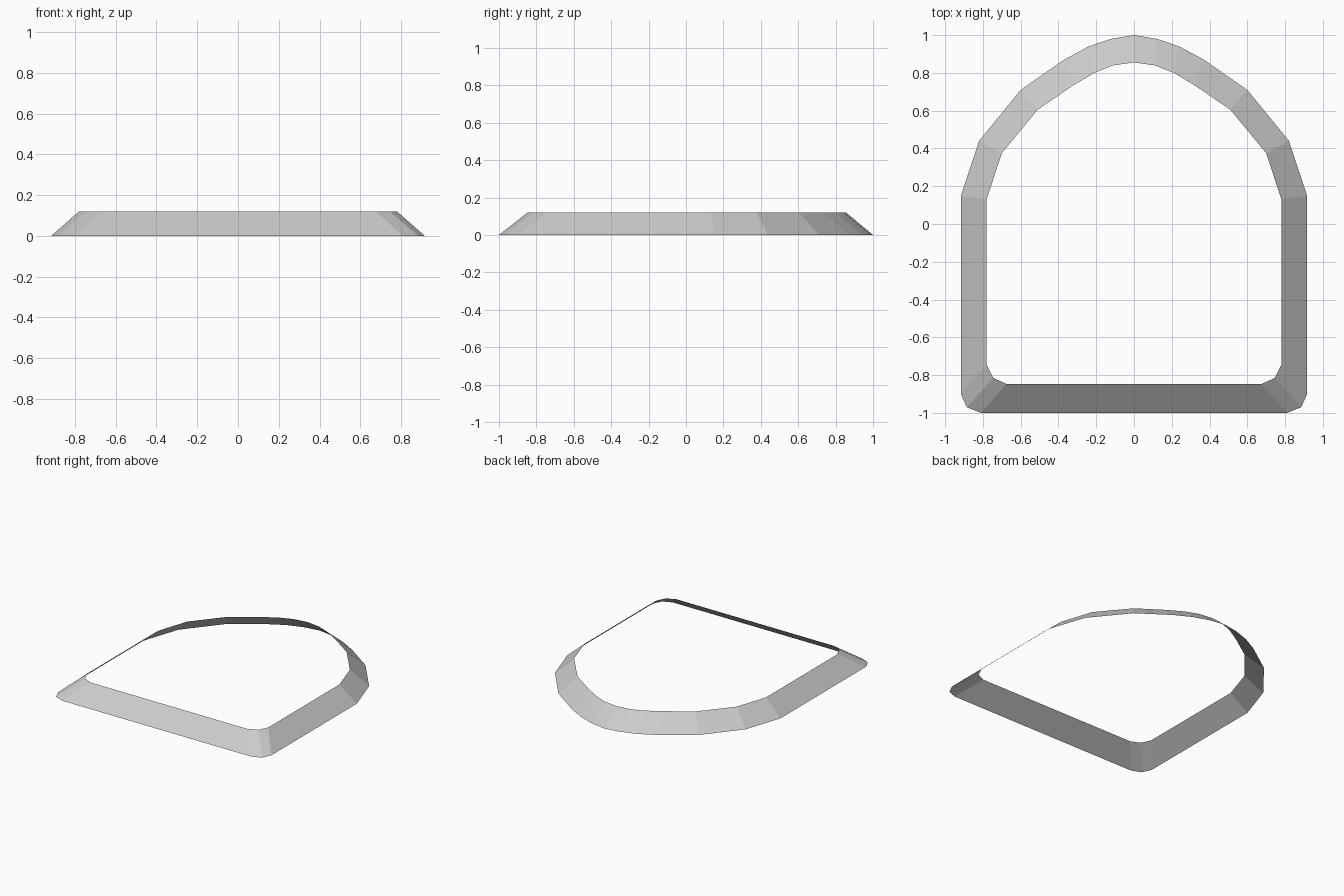
import bpy, bmesh

if "Cube" in bpy.data.objects:
    bpy.data.objects.remove(bpy.data.objects["Cube"])

# Right half of the arch outline, from back tip to front corner:
# (outer x, outer y, inner x, inner y)
HALF = [
    (0.0, 1.0, 0.0, 0.855),
    (0.12, 0.98, 0.11, 0.84),
    (0.24, 0.94, 0.21, 0.80),
    (0.37, 0.87, 0.32, 0.735),
    (0.60, 0.71, 0.51, 0.605),
    (0.82, 0.44, 0.70, 0.375),
    (0.917, 0.15, 0.78, 0.13),
    (0.917, -0.90, 0.78, -0.745),
    (0.885, -0.97, 0.745, -0.815),
    (0.81, -1.0, 0.675, -0.847),
]
HEIGHT = 0.12

# Mirror the half outline to close the loop
loop = HALF + [(-a, b, -c, d) for a, b, c, d in reversed(HALF[1:])]

# Open sloping band: wide edge on the ground, narrow edge on top
bm = bmesh.new()
outer = [bm.verts.new((p[0], p[1], 0)) for p in loop]
inner = [bm.verts.new((p[2], p[3], HEIGHT)) for p in loop]
n = len(loop)
for i in range(n):
    j = (i + 1) % n
    bm.faces.new((outer[j], outer[i], inner[i], inner[j]))

mesh = bpy.data.meshes.new("sloped_arch_frame")
bm.to_mesh(mesh)
bm.free()

# Plain grey finish
grey = bpy.data.materials.new("light_grey")
grey.diffuse_color = (0.6, 0.6, 0.6, 1)
grey.use_nodes = True
grey.node_tree.nodes["Principled BSDF"].inputs["Base Color"].default_value = grey.diffuse_color
mesh.materials.append(grey)

frame = bpy.data.objects.new("sloped_arch_frame", mesh)
bpy.context.collection.objects.link(frame)
